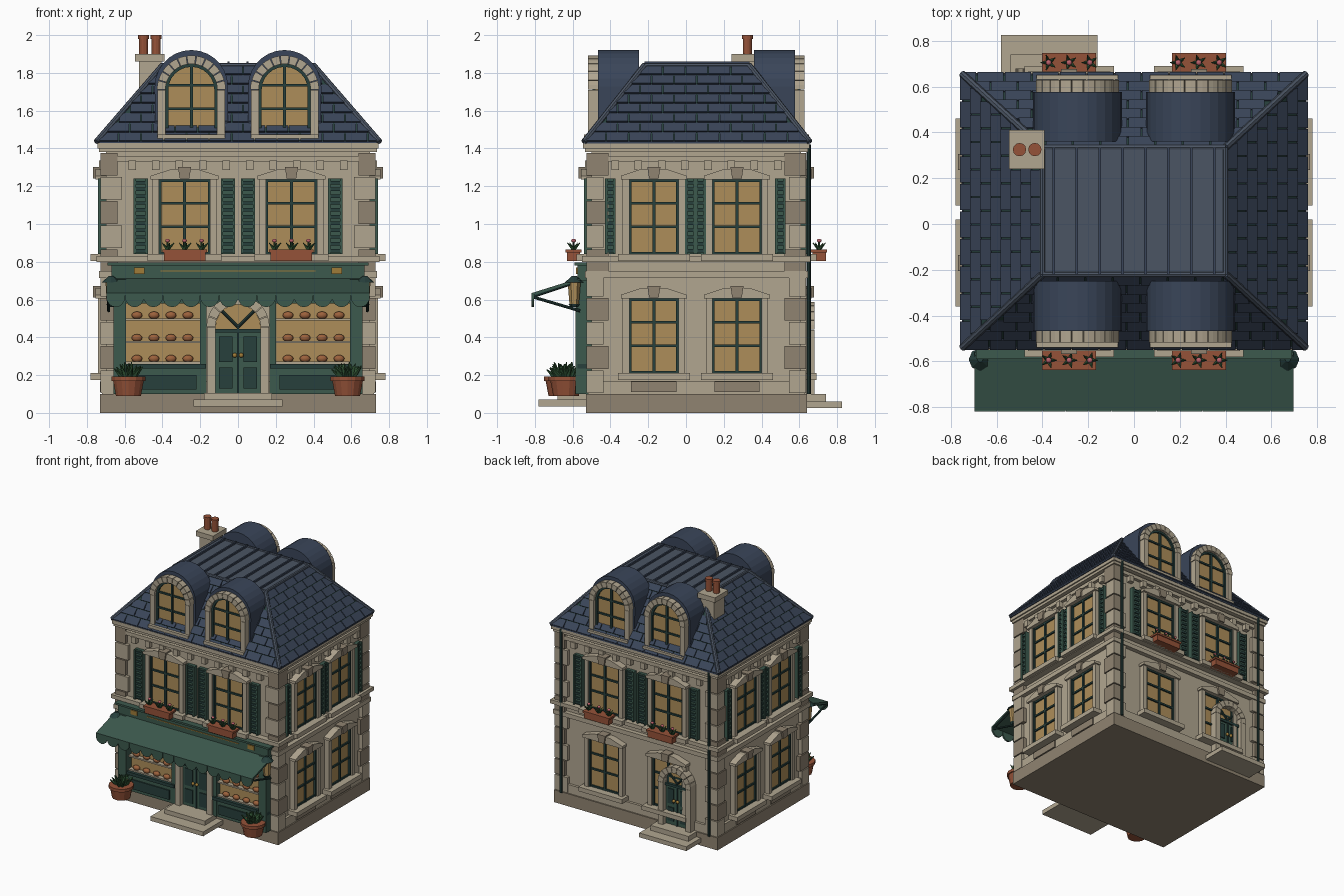
import bpy, bmesh, math, random
from mathutils import Matrix, Vector

if "Cube" in bpy.data.objects:
    bpy.data.objects.remove(bpy.data.objects["Cube"])
random.seed(4)
pi = math.pi
STONE, DARK, GREEN, DEEP = (.44, .38, .28), (.28, .23, .165), (.045, .10, .075), (.02, .05, .045)
GLASS, ROOF, SEAM, CLAY = (.42, .27, .10), (.042, .06, .10), (.07, .09, .125), (.30, .085, .04)
GOLD, LEAF, PINK, BREAD = (.35, .2, .04), (.03, .09, .035), (.5, .12, .15), (.33, .12, .045)
parts = {}

# ---- helpers: every part name gathers its pieces in one bmesh ----
def part(name, col):
    return parts.setdefault(name, (bmesh.new(), col))[0]

def hexa(name, col, lo, hi):
    bm = part(name, col)
    a, b = [bm.verts.new(p) for p in lo], [bm.verts.new(p) for p in hi]
    n = len(a)
    bm.faces.new(a[::-1]); bm.faces.new(b)
    for i in range(n):
        bm.faces.new((a[i], a[(i + 1) % n], b[(i + 1) % n], b[i]))

def prism(name, col, M, pts, d0, d1):  # outline (u, z) pushed out of a wall from d0 to d1
    hexa(name, col, [M @ Vector((u, -d0, z)) for u, z in pts], [M @ Vector((u, -d1, z)) for u, z in pts])

def box(name, col, M, u0, u1, d0, d1, z0, z1):
    prism(name, col, M, [(u0, z0), (u1, z0), (u1, z1), (u0, z1)], d0, d1)

I = Matrix.Identity(4)
def wbox(name, col, x0, x1, y0, y1, z0, z1):
    box(name, col, I, x0, x1, -y1, -y0, z0, z1)

def rod(name, col, p, q, r0, r1=None, n=8):
    p, q = Vector(p), Vector(q)
    M = Matrix.Translation((p + q) / 2) @ (q - p).to_track_quat('Z', 'Y').to_matrix().to_4x4()
    bmesh.ops.create_cone(part(name, col), cap_ends=True, segments=n, radius1=r0,
                          radius2=r0 if r1 is None else r1, depth=(q - p).length, matrix=M)

def ball(name, col, c, sx, sy, sz):
    bmesh.ops.create_uvsphere(part(name, col), u_segments=10, v_segments=6, radius=1,
                              matrix=Matrix.Translation(c) @ Matrix.Diagonal((sx, sy, sz, 1)))

def arc(cx, cz, r, n, a0=0, a1=pi):
    return [(cx + r * math.cos(a0 + (a1 - a0) * i / n), cz + r * math.sin(a0 + (a1 - a0) * i / n)) for i in range(n + 1)]

def arch_stones(name, M, cx, cz, r0, r1, d0, d1, n):
    for i in range(n):
        a, b = pi * i / n + .012, pi * (i + 1) / n - .012
        prism(name, STONE, M, arc(cx, cz, r0, 2, a, b) + arc(cx, cz, r1, 2, b, a), d0, d1)

def wall(angle, x, y):
    return Matrix.Translation((x, y, 0)) @ Matrix.Rotation(angle, 4, 'Z')
FRONT, BACK = wall(0, 0, -.5), wall(pi, 0, .61)
RIGHT, LEFT = wall(pi / 2, .7, 0), wall(-pi / 2, -.7, 0)

# ---- body, plinth, belts and cornice ----
wbox('walls', STONE, -.7, .7, -.5, .61, .09, 1.43)
wbox('plinth', DARK, -.73, .73, -.53, .64, 0, .10)
for d, z0, z1 in ((.02, .1, .17), (.035, .715, .75), (.05, .80, .83), (.025, 1.33, 1.36), (.035, 1.38, 1.4), (.045, 1.4, 1.43)):
    wbox('string_courses', STONE, -.7 - d, .7 + d, -.5 - d, .61 + d, z0, z1)
for M, c, h, n in ((FRONT, 0, .56, 10), (BACK, 0, .56, 10), (RIGHT, .055, .43, 8), (LEFT, -.055, .43, 8)):
    for i in range(n):
        u = c - h + 2 * h * i / (n - 1)
        box('cornice_brackets', STONE, M, u - .02, u + .02, 0, .035, 1.285, 1.335)
# corner stones
for sx in (-1, 1):
    for y, sy in ((-.5, 1), (.61, -1)):
        for i in range(10):
            lx, ly = ((.115, .09), (.09, .115))[i % 2]
            xs = sorted((sx * .728, sx * (.728 - lx)))
            ys = sorted((y - sy * .026, y + sy * (ly - .026)))
            z = .105 + i * .128
            wbox('corner_stones_' + 'ab'[i % 2], (STONE, DARK)[i % 2], *xs, *ys, z, z + .12)

# ---- windows ----
def window(M, c, z0, hw):
    z1 = z0 + .395
    box('window_glass', GLASS, M, c - hw, c + hw, 0, .012, z0, z1)
    for s in (-1, 1):
        a, b = sorted((c + s * hw, c + s * (hw + .035)))
        box('window_surrounds', STONE, M, a, b, 0, .04, z0, z1)
        a, b = sorted((c + s * hw, c + s * (hw - .012)))
        box('window_bars', DEEP, M, a, b, 0, .028, z0, z1)
    box('window_bars', DEEP, M, c - .008, c + .008, 0, .025, z0, z1)
    for z in (z0 + .006, z0 + .145, z0 + .27, z1 - .006):
        box('window_bars', DEEP, M, c - hw, c + hw, 0, .023, z - .007, z + .007)
    w = hw + .045
    prism('window_heads', STONE, M, [(c - w, z1), (c + w, z1), (c + w, z1 + .02), (c + .07, z1 + .055),
                                     (c - .07, z1 + .055), (c - w, z1 + .02)], 0, .055)
    prism('keystones', DARK, M, [(c - .025, z1 + .005), (c + .025, z1 + .005), (c + .035, z1 + .068), (c - .035, z1 + .068)], 0, .068)
    box('window_sills', STONE, M, c - w - .015, c + w + .015, 0, .08, z0 - .035, z0)

def shutter(M, c, w):
    box('shutters', GREEN, M, c - w, c + w, 0, .025, .84, 1.24)
    for k in (-1, 1):
        box('shutters', GREEN, M, c + k * (w - .006) - .006, c + k * (w - .006) + .006, 0, .04, .84, 1.24)
    for i in range(11):
        z = .85 + i * .036
        box('shutter_slats', DEEP, M, c - w + .012, c + w - .012, 0, .034, z, z + .018)

def flower_box(M, c):
    box('flower_boxes', CLAY, M, c - .11, c + .11, .06, .13, .805, .855)
    box('flower_box_rims', CLAY, M, c - .118, c + .118, .053, .137, .85, .865)
    for k in (-.09, 0, .09):
        P = lambda u, d, z: M @ Vector((c + k + u, -d, z))
        rod('flower_stems', LEAF, P(0, .095, .85), P(0, .095, .91), .005)
        for i in range(5):
            a = i * 2 * pi / 5
            rod('flower_leaves', LEAF, P(0, .095, .865), P(.035 * math.cos(a), .095 + .035 * math.sin(a), .9), .011, .002, 4)
        ball('flowers', PINK, P(0, .095, .912), .013, .013, .01)

for M in (FRONT, BACK):
    for c in (-.283, .283):
        window(M, c, .84, .135)
        flower_box(M, c)
        for s in (-.232, .23):
            shutter(M, c + s * (1 if c < 0 else -1), .038)
for M, s in ((RIGHT, 1), (LEFT, -1)):
    for y in (-.17, .27):
        for z in (.21, .84):
            window(M, s * y, z, .13)
        box('apron_panels', DARK, M, s * y - .12, s * y + .12, 0, .03, .11, .165)
    for y in (-.4, .023, .077, .5):
        shutter(M, s * y, .028)
for c in (-.283, .283):
    window(BACK, c, .21, .135)

# ---- arched doors with steps ----
def door(M, c, r, zs, d):
    box('door_leaves', GREEN, M, c - r, c + r, 0, d, .1, zs - .02)
    prism('door_fanlights', GLASS, M, [(c - r, zs - .02), (c + r, zs - .02)] + arc(c, zs, r, 10), 0, d - .01)
    box('door_bars', DEEP, M, c - r, c + r, 0, d + .012, zs - .03, zs - .01)
    box('door_bars', DEEP, M, c - .006, c + .006, 0, d + .008, .1, zs)
    for s in (-1, 1):
        rod('door_bars', DEEP, M @ Vector((c, -d, zs)), M @ Vector((c + s * r * .7, -d, zs + r * .7)), .008)
        for z0, z1 in ((.13, .24), (.27, zs - .05)):
            a, b = sorted((c + s * .03, c + s * (r - .02)))
            box('door_panels', DEEP, M, a, b, 0, d + .008, z0, z1)
        ball('door_knobs', GOLD, M @ Vector((c + s * .017, -d - .02, .305)), .013, .013, .013)
        a, b = sorted((c + s * r, c + s * (r + .045)))
        box('door_jambs', STONE, M, a, b, 0, d + .04, .1, zs)
    arch_stones('door_arches', M, c, zs, r, r + .047, 0, d + .04, 9)

door(FRONT, 0, .12, .455, .03)
door(BACK, .37, .1, .44, .03)
wbox('front_steps', STONE, -.235, .235, -.78, -.53, .035, .07)
wbox('front_steps', STONE, -.18, .18, -.68, -.5, .07, .105)
wbox('back_steps', STONE, -.58, -.16, .62, .825, .025, .06)
wbox('back_steps', STONE, -.54, -.2, .6, .74, .06, .1)

# ---- shop front ----
box('shop_fascia', GREEN, FRONT, -.67, .67, 0, .075, .70, .785)
box('shop_fascia', GREEN, FRONT, -.69, .69, 0, .09, .78, .795)
box('shop_fascia', GREEN, FRONT, -.66, .66, 0, .03, .58, .71)
box('fascia_trim', GOLD, FRONT, -.41, .41, 0, .08, .748, .754)
for s in (-1, 1):
    def sbox(name, col, a, b, *r):
        box(name, col, FRONT, *sorted((s * a, s * b)), *r)
    sbox('fascia_trim', GOLD, .495, .55, 0, .083, .735, .77)
    sbox('shop_glass', GLASS, .19, .6, 0, .015, .25, .6)
    sbox('shop_riser', GREEN, .17, .66, 0, .055, .1, .235)
    sbox('riser_panels', DEEP, .22, .58, 0, .065, .125, .2)
    sbox('shop_sill', DEEP, .17, .66, 0, .075, .235, .26)
    sbox('shop_pilasters', GREEN, .592, .66, 0, .085, .1, .71)
    sbox('shop_pilasters', GREEN, .168, .2, 0, .06, .1, .71)
    for z in (.265, .375, .495):
        sbox('bread_shelves', STONE, .2, .592, 0, .05, z - .006, z + .006)
        for i in range(4):
            ball('loaves', BREAD, (s * (.265 + .09 * i), -.53, z + .022), .03, .02, .02)
    # lanterns and awning arms
    x, y = s * .672, -.592
    rod('lantern_glass', GLASS, (x, y, .575), (x, y, .69), .025, .034, 6)
    rod('lantern_caps', DEEP, (x, y, .69), (x, y, .725), .05, .012, 8)
    rod('lantern_caps', DEEP, (x, y, .56), (x, y, .577), .02, .03, 6)
    rod('awning_arms', DEEP, (s * .685, -.56, .54), (s * .685, -.815, .615), .008)
    rod('awning_arms', DEEP, (s * .685, -.56, .7), (s * .685, -.815, .615), .008)
# awning slope and scalloped edge
prof = [(-.56, .715), (-.815, .635), (-.815, .622), (-.56, .70)]
hexa('awning', GREEN, [(-.697, *p) for p in prof], [(.697, *p) for p in prof])
for i in range(14):
    c = -.697 + 1.394 * (i + .5) / 14
    pts = [(c - .049, .636), (c - .049, .6)] + arc(c, .607, .047, 8, pi, 2 * pi)[1:-1] + [(c + .049, .6), (c + .049, .636)]
    prism('awning_scallops', GREEN, FRONT, pts, .305, .318)

# ---- potted plants ----
for x, y in ((-.58, -.66), (.58, -.635)):
    rod('plant_pots', CLAY, (x, y, .09), (x, y, .18), .068, .085, 14)
    rod('plant_pot_rims', CLAY, (x, y, .168), (x, y, .192), .092, .092, 14)
    for i in range(26):
        a, r = i * 2.4, .03 + .06 * random.random()
        rod('plant_leaves', LEAF, (x + .3 * r * math.cos(a), y + .3 * r * math.sin(a), .18),
            (x + r * math.cos(a), y + r * math.sin(a), .275 - .6 * r + .02 * random.random()), .018, .003, 4)

# ---- mansard roof with staggered tiles ----
low = [Vector(p) for p in ((-.75, -.54, 1.435), (.75, -.54, 1.435), (.75, .655, 1.435), (-.75, .655, 1.435))]
top = [Vector(p) for p in ((-.4, -.22, 1.84), (.4, -.22, 1.84), (.4, .335, 1.84), (-.4, .335, 1.84))]
hexa('roof_core', DEEP, low, top)
wbox('roof_eave', ROOF, -.752, .752, -.543, .658, 1.425, 1.44)
ROWS = 8
for k in range(4):
    a, b, c, d = low[k], low[(k + 1) % 4], top[(k + 1) % 4], top[k]
    e = (b - a).normalized()
    nrm = e.cross(d - a).normalized()
    L, ta, tb = (b - a).length, (d - a).dot(e), (c - a).dot(e)
    up = (d - a) - e * ta
    for r in range(ROWS):
        t0, t1 = r / ROWS, (r + .94) / ROWS
        lim = lambda s, t: min(max(s, ta * t), L + (tb - L) * t)
        s = -.06 * (r % 2)
        while s < L:
            q = [(lim(s, t0), t0), (lim(s + .114, t0), t0), (lim(s + .114, t1), t1), (lim(s, t1), t1)]
            if q[1][0] - q[0][0] > .004 and q[2][0] - q[3][0] > .002:
                base = [a + e * u + up * t for u, t in q]
                hexa('roof_tiles', ROOF, base, [p + nrm * h for p, h in zip(base, (.012, .012, .005, .005))])
            s += .12
    rod('roof_hips', SEAM, a, d, .016)
    rod('roof_hips', SEAM, d, c, .013)
wbox('roof_deck', SEAM, -.4, .4, -.22, .335, 1.83, 1.846)
for i in range(8):
    x = -.35 + .1 * i
    wbox('deck_seams', ROOF, x - .006, x + .006, -.22, .335, 1.84, 1.86)

# ---- dormers ----
for M in (FRONT, BACK):
    for c in (-.247, .247):
        prism('dormer_roofs', ROOF, M, [(c - .192, 1.44), (c + .192, 1.44)] + arc(c, 1.727, .194, 14), -.25, -.033)
        prism('dormer_glass', GLASS, M, [(c - .14, 1.48), (c + .14, 1.48)] + arc(c, 1.71, .14, 12), -.04, -.02)
        for s in (-1, 1):
            box('dormer_jambs', STONE, M, *sorted((c + s * .137, c + s * .178)), -.04, .018, 1.46, 1.71)
            box('dormer_bars', DEEP, M, *sorted((c + s * .137, c + s * .122)), -.04, -.005, 1.48, 1.71)
        arch_stones('dormer_arches', M, c, 1.71, .137, .182, -.04, .018, 11)
        prism('dormer_bars', DEEP, M, arc(c, 1.71, .122, 12) + arc(c, 1.71, .138, 12, pi, 0), -.04, -.005)
        box('dormer_bars', DEEP, M, c - .008, c + .008, -.04, -.008, 1.48, 1.845)
        for z in (1.49, 1.61, 1.735):
            box('dormer_bars', DEEP, M, c - .137, c + .137, -.04, -.01, z - .007, z + .007)
        box('dormer_sills', STONE, M, c - .178, c + .178, -.06, .04, 1.445, 1.475)

# ---- chimney and drainpipes ----
wbox('chimney', STONE, -.525, -.405, .26, .39, 1.55, 1.87)
wbox('chimney_cap', STONE, -.545, -.39, .24, .41, 1.86, 1.9)
for x in (-.5, -.433):
    rod('chimney_pots', CLAY, (x, .325, 1.9), (x, .325, 1.985), .024, .024, 12)
    rod('chimney_pots', CLAY, (x, .325, 1.98), (x, .325, 2.0), .029, .029, 12)
for x in (-.66, .66):
    rod('drainpipes', DEEP, (x, .65, .1), (x, .65, 1.42), .011)

# ---- turn the gathered pieces into objects ----
for name, (bm, col) in parts.items():
    bmesh.ops.recalc_face_normals(bm, faces=bm.faces[:])
    if name in ('loaves', 'door_knobs', 'flowers'):
        for f in bm.faces:
            f.smooth = True
    me = bpy.data.meshes.new(name)
    bm.to_mesh(me)
    bm.free()
    mat = bpy.data.materials.new(name)
    mat.diffuse_color = (*col, 1)
    mat.use_nodes = True
    mat.node_tree.nodes["Principled BSDF"].inputs["Base Color"].default_value = mat.diffuse_color
    me.materials.append(mat)
    bpy.context.collection.objects.link(bpy.data.objects.new(name, me))
